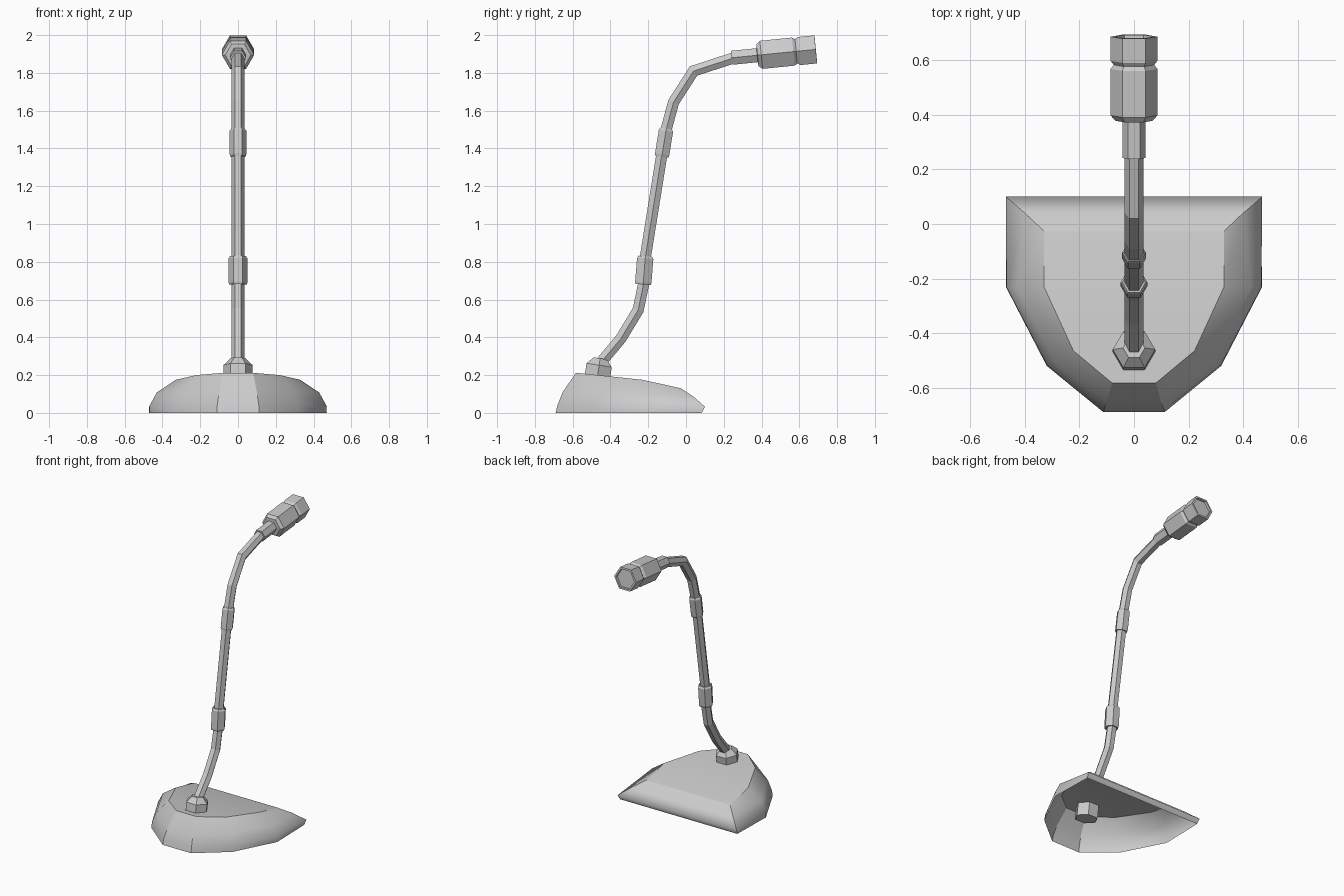
import bpy, bmesh, math
from mathutils import Vector

if "Cube" in bpy.data.objects:
    bpy.data.objects.remove(bpy.data.objects["Cube"])


def finish(name, bm):
    bmesh.ops.recalc_face_normals(bm, faces=bm.faces)
    me = bpy.data.meshes.new(name)
    bm.to_mesh(me)
    bm.free()
    ob = bpy.data.objects.new(name, me)
    bpy.context.collection.objects.link(ob)
    return ob


def hex_loft(name, stations):
    """Hexagonal tube in the YZ plane; stations are (y, z, radius), mitred at bends."""
    bm = bmesh.new()
    pts = [Vector((0, y, z)) for y, z, r in stations]
    segs = [(b - a).normalized() for a, b in zip(pts, pts[1:])]
    rings = []
    for i, (p, s) in enumerate(zip(pts, stations)):
        before = segs[max(i - 1, 0)]
        after = segs[min(i, len(segs) - 1)]
        if before.dot(segs[0]) < 0:      # recess steps run backwards
            before = -before
        if after.dot(before) < 0:
            after = -after
        t = (before + after).normalized()
        n = Vector((0, -t.z, t.y)) / t.dot(after)
        rings.append([bm.verts.new(p + s[2] * (Vector((math.cos(a), 0, 0)) + n * math.sin(a)))
                      for a in (k * math.pi / 3 for k in range(6))])
    for a, b in zip(rings, rings[1:]):
        for k in range(6):
            bm.faces.new((a[k], a[(k + 1) % 6], b[(k + 1) % 6], b[k]))
    bm.faces.new(rings[0][::-1])
    bm.faces.new(rings[-1])
    return finish(name, bm)


def along(origin, direction, profile):
    """Turn (distance, radius) pairs on a straight axis into loft stations."""
    o, d = Vector(origin), Vector(direction).normalized()
    return [((o + d * t).x, (o + d * t).y, r) for t, r in profile]


# Desk base: open shell, half outline per ring from back corner to front, mirrored in x
half_rings = [
    [(.463, .083, 0), (.47, -.23, 0), (.32, -.52, 0), (.112, -.69, 0)],
    [(.47, .10, .033), (.467, -.232, .04), (.318, -.517, .04), (.11, -.681, .04)],
    [(.40, .04, .086), (.43, -.232, .108), (.292, -.505, .115), (.10, -.653, .11)],
    [(.33, -.026, .13), (.33, -.23, .175), (.222, -.465, .20), (.08, -.583, .212)],
]
bm = bmesh.new()
rings = []
for half in half_rings:
    full = half + [(-x, y, z) for x, y, z in reversed(half)]
    rings.append([bm.verts.new(p) for p in full])
for a, b in zip(rings, rings[1:]):
    for k in range(8):
        bm.faces.new((a[k], a[(k + 1) % 8], b[(k + 1) % 8], b[k]))
top = rings[-1]
for k in range(3):
    bm.faces.new((top[k], top[k + 1], top[6 - k], top[7 - k]))
# Smooth shading, sharp only round the top and at the back and front corners
for f in bm.faces:
    f.smooth = True
for k in range(8):
    bm.edges.get((top[k], top[(k + 1) % 8])).smooth = False
for k in (0, 3, 4, 7):
    for a, b in zip(rings, rings[1:]):
        bm.edges.get((a[k], b[k])).smooth = False
finish("desk_base", bm)

# Socket that holds the stem, running through the base shell
hex_loft("stem_socket", along((-.467, .205), (.15, 1),
         [(-.09, .078), (.048, .078), (.085, .04)]))

# Bent gooseneck stem
path = [(-.465, .25), (-.345, .393), (-.253, .545), (-.225, .68), (-.215, .825),
        (-.13, 1.355), (-.105, 1.50), (-.066, 1.645), (.04, 1.81), (.26, 1.882)]
hex_loft("gooseneck_stem", [(y, z, .034) for y, z in path])

# Two collars with a bevelled upper end
for name, start, direction, r in (
        ("lower_collar", (-.227, .68), (.012, .15), .05),
        ("upper_collar", (-.128, 1.357), (.024, .15), .044)):
    hex_loft(name, along(start, direction,
             [(0, r - .003), (.012, r), (.138, r), (.15, r - .008)]))

# Microphone head: sleeve, body, groove and recessed front
hex_loft("microphone_head", along((.242, 1.88), (1, .1), [
    (0, .043), (.135, .043), (.137, .068), (.157, .086), (.328, .086),
    (.343, .074), (.358, .086), (.447, .086), (.4475, .072), (.435, .07)]))
